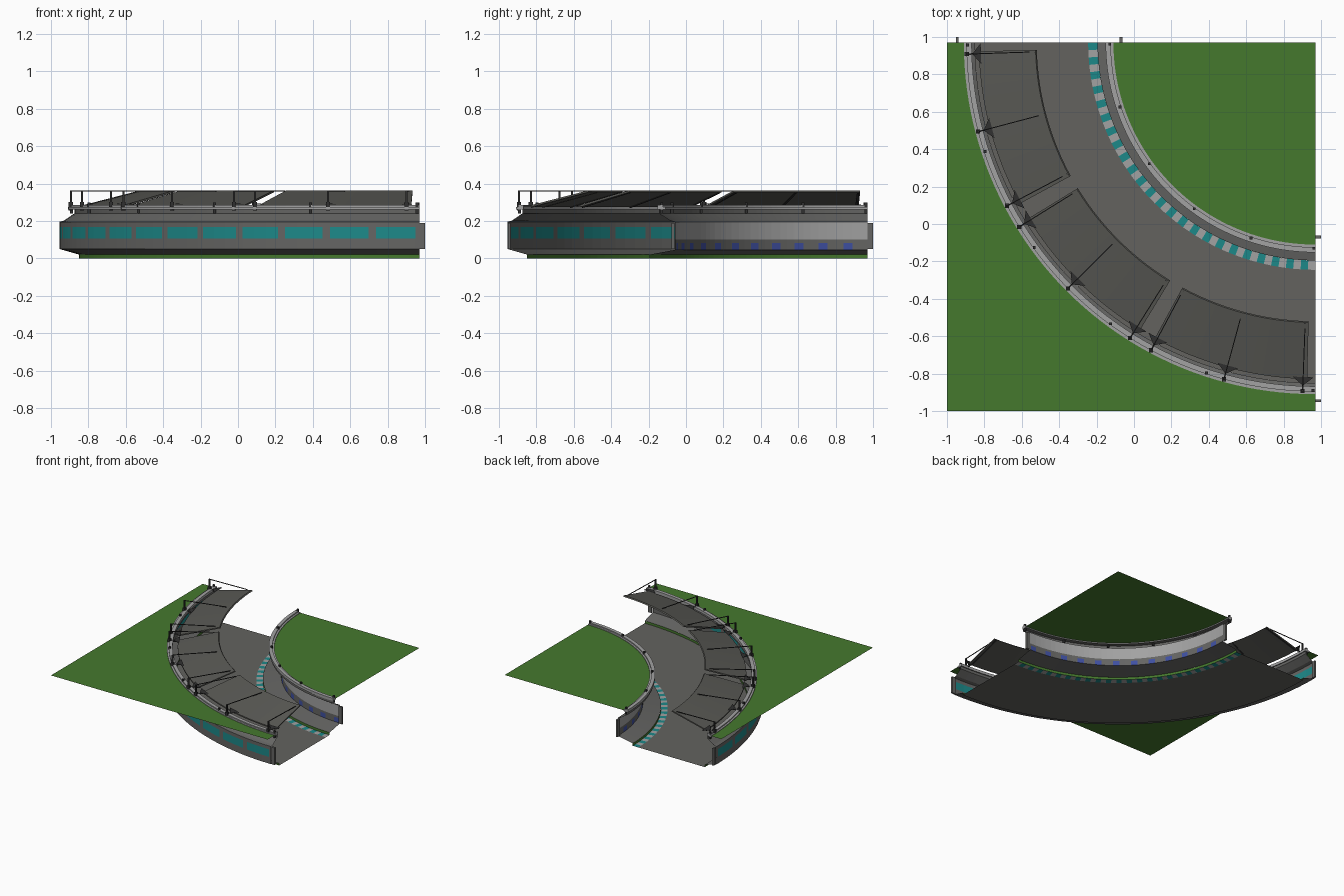
import bpy, bmesh, math
from mathutils import Vector

if "Cube" in bpy.data.objects:
    bpy.data.objects.remove(bpy.data.objects["Cube"])

C = 0.97  # bend centre in x and y; angles are degrees from -x towards -y


def mat(name, r, g, b):
    m = bpy.data.materials.new(name)
    m.diffuse_color = (r, g, b, 1)
    m.use_nodes = True
    m.node_tree.nodes["Principled BSDF"].inputs["Base Color"].default_value = m.diffuse_color
    return m


ROAD = mat("road grey", .125, .123, .113)
WALL = mat("wall grey", .13, .13, .125)
CANOPY = mat("canopy grey", .10, .10, .09)
DARK = mat("dark steel", .03, .03, .03)
LIGHT = mat("light grey", .36, .36, .36)
TEAL = mat("teal", .012, .25, .25)
BLUE = mat("blue", .05, .08, .36)
GRASS = mat("grass green", .06, .19, .027)


def P(r, a, z):
    t = math.radians(a)
    return Vector((C - r * math.cos(t), C - r * math.sin(t), z))


def finish(name, bm, mats):
    me = bpy.data.meshes.new(name)
    bm.to_mesh(me)
    bm.free()
    for m in mats:
        me.materials.append(m)
    ob = bpy.data.objects.new(name, me)
    bpy.context.collection.objects.link(ob)
    return ob


def steps(a0, a1, n):
    return [a0 + (a1 - a0) * i / n for i in range(n + 1)]


def sweep(name, profile, mats, angles, closed=False, rule=None):
    """Sweep an (r, z) profile round the bend; rule(angle, profile index) picks the material.
    A profile radius may be a function of the angle."""
    bm = bmesh.new()
    rows = [[bm.verts.new(P(r(a) if callable(r) else r, a, z)) for r, z in profile] for a in angles]
    n = len(profile)
    for i in range(len(angles) - 1):
        for j in range(n if closed else n - 1):
            k = (j + 1) % n
            f = bm.faces.new((rows[i][j], rows[i + 1][j], rows[i + 1][k], rows[i][k]))
            if rule:
                f.material_index = rule((angles[i] + angles[i + 1]) / 2, j)
    if closed:
        bm.faces.new(rows[0])
        bm.faces.new(rows[-1][::-1])
        bmesh.ops.recalc_face_normals(bm, faces=bm.faces)
    return finish(name, bm, mats)


def bar(bm, p, q, w):
    """Square bar from p to q."""
    d = (q - p).normalized()
    s = d.cross(Vector((0, 0, 1)))
    s = Vector((1, 0, 0)) if s.length < .01 else s.normalized()
    u = s.cross(d)
    ends = [[bm.verts.new(e + (s * x + u * y) * w / 2)
             for x, y in ((-1, -1), (1, -1), (1, 1), (-1, 1))] for e in (p, q)]
    for j in range(4):
        k = (j + 1) % 4
        bm.faces.new((ends[0][j], ends[0][k], ends[1][k], ends[1][j]))
    bm.faces.new(ends[0][::-1])
    bm.faces.new(ends[1])


FULL = steps(0, 90, 48)

# road, kerb and green edge strips
sweep("road", [(1.215, 0), (1.82, 0)], [ROAD], FULL)
sweep("inner_kerb", [(1.165, 0), (1.215, 0)], [TEAL, LIGHT], FULL,
      rule=lambda a, j: int(a / 1.875) % 2)
sweep("outer_green_edge", [(1.82, 0), (1.82, .02)], [GRASS], FULL)
sweep("inner_green_edge", [(1.165, 0), (1.165, .02)], [GRASS], FULL)

# outer wall shell with a row of long teal windows
cuts = [0] + [7.5 * k + o for k in range(12) for o in (.6, 2.7, 4.8, 6.9)] + [90]
sweep("outer_wall",
      [(1.82, .02), (1.925, .05), (1.925, .105), (1.925, .167), (1.925, .195),
       (1.90, .202), (1.845, .24), (1.845, .268)],
      [WALL, TEAL], cuts,
      rule=lambda a, j: int(j == 2 and .6 < a % 7.5 < 6.9))

# inner wall shell with a pale band and small blue windows
cuts = [7.5 * k + o for k in range(12) for o in (0, 2.2, 4.4, 7.2)] + [90]
sweep("inner_wall",
      [(1.165, .02), (1.03, .045), (1.03, .083), (1.03, .10), (1.03, .195),
       (1.055, .202), (1.115, .24), (1.115, .268)],
      [WALL, LIGHT, BLUE], cuts,
      rule=lambda a, j: 1 if j == 3 else 2 if j == 1 and 4.4 < a % 7.5 < 7.2 else 0)

# stepped rims on top of the walls
for side, base, s in (("outer", 1.88, -1), ("inner", 1.08, 1)):
    sweep(side + "_rim",
          [(base, .262), (base, .275), (base + s * .014, .275), (base + s * .014, .284),
           (base + s * .042, .284), (base + s * .042, .262)],
          [LIGHT, WALL], FULL, True, rule=lambda a, j: int(j == 5))

# small marker posts along the rims
bm = bmesh.new()
for k in range(6):
    a = .4 + 17.84 * k
    for r in (1.10, 1.86):
        bar(bm, P(r, a, .24), P(r, a, .298), .014)
finish("rim_posts", bm, [DARK])

# end pillars joining to the neighbouring track pieces
bm = bmesh.new()
for r in (1.04, 1.915):
    for z0, z1 in ((.05, .19),):
        for flip in (0, 1):
            for o in (.0075, .0225):
                x, y = C + o, C - r
                p = (y, x) if flip else (x, y)
                bar(bm, Vector((*p, z0)), Vector((*p, z1)), .015)
finish("end_pillars", bm, [WALL])

# grass inside and outside the bend, level with the rims
sweep("outer_grass",
      [(1.88, .27), (lambda a: 1.97 / max(math.cos(math.radians(a)), math.sin(math.radians(a))), .27)],
      [GRASS], FULL)
bm = bmesh.new()
bm.faces.new([bm.verts.new(P(0, 0, .27))] + [bm.verts.new(P(1.08, a, .27)) for a in FULL])
finish("inner_grass", bm, [GRASS])

# three tilted canopies, each with three masts, stays, ribs and foot plates
for k in range(3):
    a0 = 30 * k
    sweep("canopy_%d" % (k + 1),
          [(1.80, .274), (1.80, .284), (1.497, .362), (1.49, .354)],
          [CANOPY], steps(a0 + 1.5, a0 + 28.6, 14), True)
    bm = bmesh.new()
    for a in (a0 + 1.9, a0 + 14.8, a0 + 27.9):
        bar(bm, P(1.865, a, .255), P(1.865, a, .30), .022)
        bar(bm, P(1.865, a, .30), P(1.865, a, .362), .011)
        bar(bm, P(1.865, a, .36), P(1.53, a, .36), .005)
        bar(bm, P(1.80, a, .276), P(1.50, a, .355), .012)
        bar(bm, P(1.865, a, .28), P(1.80, a, .281), .008)
        for z in (.285, .291):
            tip = bm.verts.new(P(1.835, a, z))
            l = bm.verts.new(P(1.79, a - 1.8, z + .003))
            r = bm.verts.new(P(1.79, a + 1.8, z + .003))
            bm.faces.new((tip, l, r))
    finish("canopy_masts_%d" % (k + 1), bm, [DARK])
